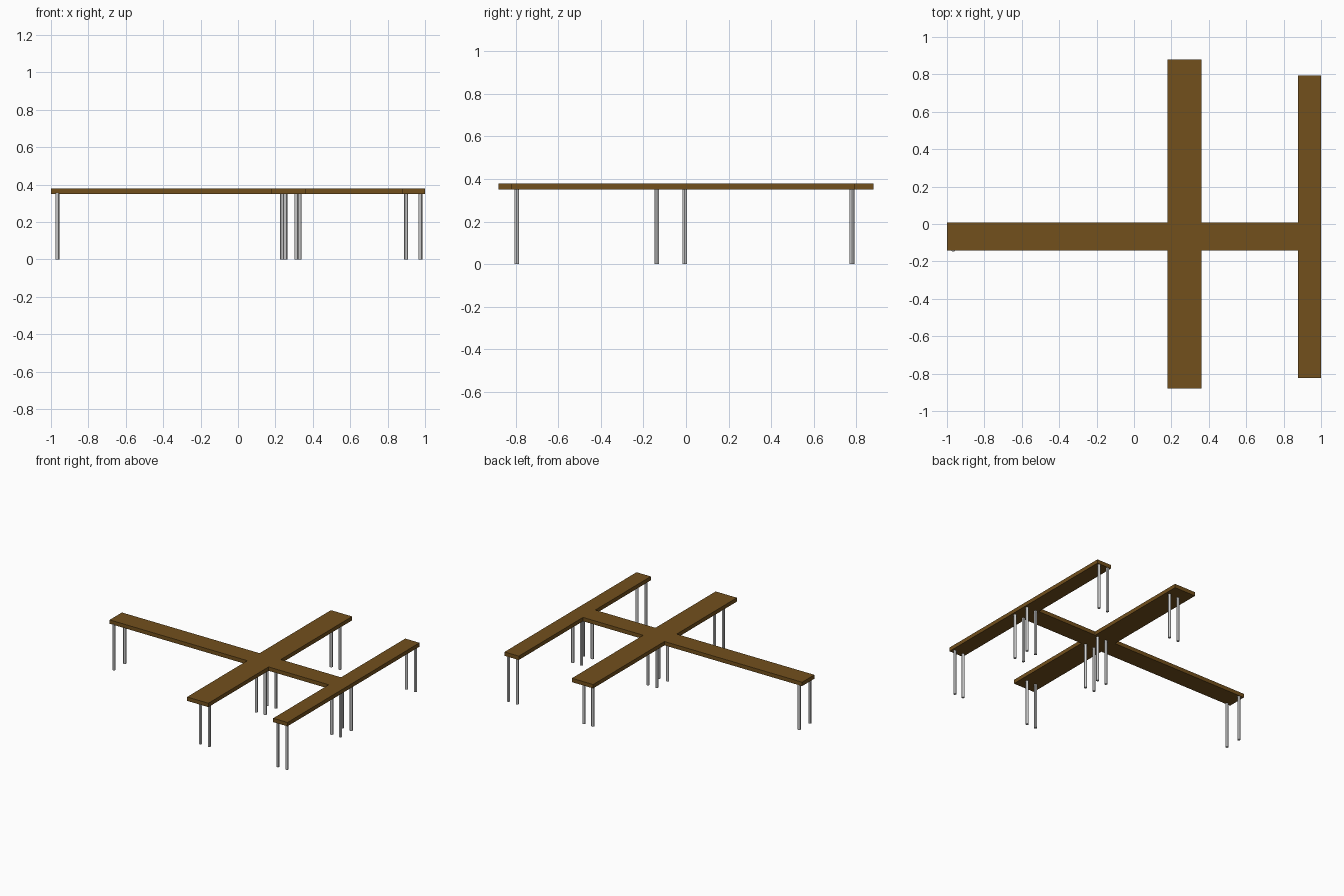
import bpy, bmesh

if "Cube" in bpy.data.objects:
    bpy.data.objects.remove(bpy.data.objects["Cube"])

Z0, Z1 = 0.35, 0.38          # underside and top of the walkway
LEG_R = 0.011

wood = bpy.data.materials.new("wood")
wood.diffuse_color = (0.17, 0.08, 0.012, 1)
wood.use_nodes = True
wood.node_tree.nodes["Principled BSDF"].inputs["Base Color"].default_value = wood.diffuse_color

# Walkway deck: one outline joining the long plank and both cross planks
outline = [
    (-1, -0.143), (0.18, -0.143), (0.18, -0.88), (0.362, -0.88),
    (0.362, -0.143), (0.878, -0.143), (0.878, -0.823), (1, -0.823),
    (1, 0.793), (0.878, 0.793), (0.878, 0.007), (0.362, 0.007),
    (0.362, 0.88), (0.18, 0.88), (0.18, 0.007), (-1, 0.007),
]
bm = bmesh.new()
base = bm.faces.new([bm.verts.new((x, y, Z0)) for x, y in outline])
ext = bmesh.ops.extrude_face_region(bm, geom=[base], use_keep_orig=True)
top = [v for v in ext["geom"] if isinstance(v, bmesh.types.BMVert)]
bmesh.ops.translate(bm, verts=top, vec=(0, 0, Z1 - Z0))
bmesh.ops.recalc_face_normals(bm, faces=bm.faces)
mesh = bpy.data.meshes.new("walkway_deck")
bm.to_mesh(mesh)
bm.free()
deck = bpy.data.objects.new("walkway_deck", mesh)
deck.data.materials.append(wood)
bpy.context.collection.objects.link(deck)


def leg(name, x, y):
    h = Z0 + 0.005
    bpy.ops.mesh.primitive_cylinder_add(vertices=12, radius=LEG_R, depth=h,
                                        location=(x, y, h / 2))
    bpy.context.object.name = name
    bpy.ops.object.shade_smooth_by_angle()


# Leg rows: name, x positions, y positions
rows = [
    ("left_end_leg", (-0.966,), (-0.137, -0.006)),
    ("middle_front_leg", (0.236, 0.312), (-0.795,)),
    ("middle_back_leg", (0.253, 0.329), (0.78,)),
    ("middle_crossing_leg", (0.253, 0.329), (-0.137, -0.006)),
    ("right_plank_leg", (0.899, 0.975), (-0.795, -0.137, -0.006, 0.78)),
]
for name, xs, ys in rows:
    for x in xs:
        for y in ys:
            leg(name, x, y)
